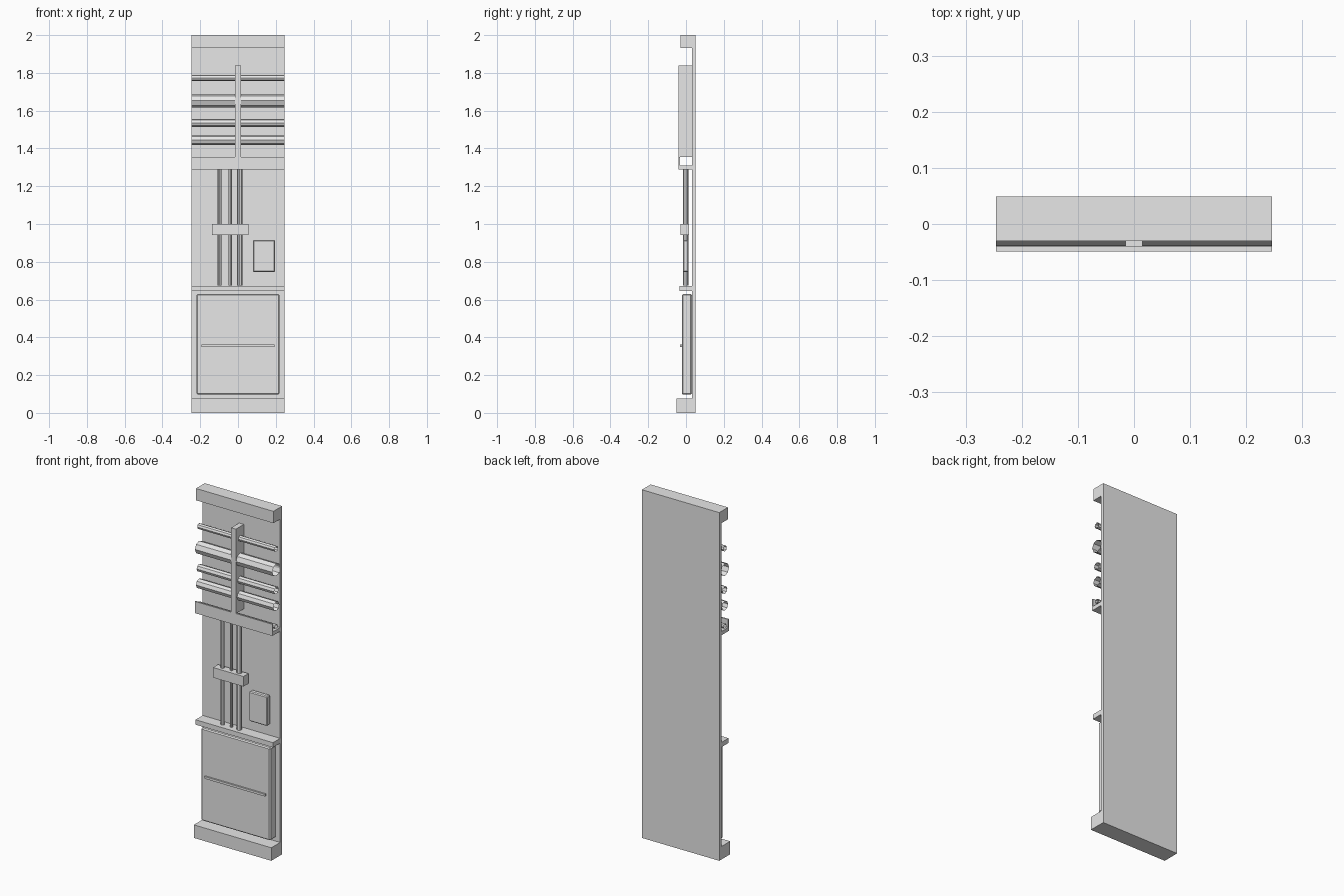
import bpy, bmesh, math
from mathutils import Matrix

if "Cube" in bpy.data.objects:
    bpy.data.objects.remove(bpy.data.objects["Cube"])

mat = bpy.data.materials.new("light_grey")
mat.diffuse_color = (0.8, 0.8, 0.8, 1)
mat.use_nodes = True
mat.node_tree.nodes["Principled BSDF"].inputs["Base Color"].default_value = mat.diffuse_color
W = 0.246   # half width
BACK = 0.031  # front face of the back plate


def finish(bm, name):
    me = bpy.data.meshes.new(name)
    bm.to_mesh(me)
    bm.free()
    me.materials.append(mat)
    ob = bpy.data.objects.new(name, me)
    bpy.context.collection.objects.link(ob)
    return ob


def box(name, x0, x1, y0, y1, z0, z1, bevel=0):
    bm = bmesh.new()
    size = Matrix.Diagonal((x1 - x0, y1 - y0, z1 - z0, 1))
    mid = Matrix.Translation(((x0 + x1) / 2, (y0 + y1) / 2, (z0 + z1) / 2))
    bmesh.ops.create_cube(bm, size=1, matrix=mid @ size)
    if bevel:
        bmesh.ops.bevel(bm, geom=bm.edges[:], offset=bevel, segments=1,
                        affect='EDGES', profile=0.5)
    return finish(bm, name)


def pipe(name, r, length, centre, horizontal):
    # open-ended eight-sided tube
    bm = bmesh.new()
    m = Matrix.Translation(centre)
    if horizontal:
        m = m @ Matrix.Rotation(math.pi / 2, 4, 'Y')
    bmesh.ops.create_cone(bm, cap_ends=False, segments=8, radius1=r,
                          radius2=r, depth=length, matrix=m)
    return finish(bm, name)


# Back plate with top and bottom blocks
box("back_plate", -W, W, BACK, 0.049, 0, 2)
box("bottom_block", -W, W, -0.049, BACK, 0, 0.075)
box("top_block", -W, W, -0.03, BACK, 1.932, 2)

# Horizontal pipes and their upright holder
for i, (z, r) in enumerate([(1.774, 0.016), (1.653, 0.036),
                            (1.535, 0.021), (1.445, 0.027)]):
    pipe(f"horizontal_pipe_{i + 1}", r, 2 * W, (0, -0.003, z), True)
box("pipe_holder", -0.015, 0.015, -0.040, BACK, 1.355, 1.84)

# Trough: floor, front lip and a pipe lying inside
box("trough_floor", -W, W, -0.040, BACK, 1.288, 1.31)
box("trough_lip", -W, W, -0.040, -0.032, 1.31, 1.355)
pipe("trough_pipe", 0.013, 2 * W, (0, -0.003, 1.328), True)

# Vertical pipes with clamp
for i, (x, r) in enumerate([(-0.097, 0.0105), (-0.041, 0.008), (0.009, 0.0145)]):
    pipe(f"vertical_pipe_{i + 1}", r, 0.615, (x, -0.001, 0.9815), False)
box("pipe_clamp", -0.138, 0.055, -0.029, 0.016, 0.942, 1.0)

# Small junction box
box("junction_box", 0.079, 0.196, -0.015, 0.014, 0.745, 0.916, 0.005)

# Ledge and lower panel with its trim strip
box("ledge", -W, W, -0.034, BACK, 0.645, 0.673)
box("lower_panel", -0.22, 0.22, -0.022, BACK, 0.097, 0.629, 0.006)
box("panel_strip", -0.192, 0.192, -0.031, -0.022, 0.348, 0.361)
